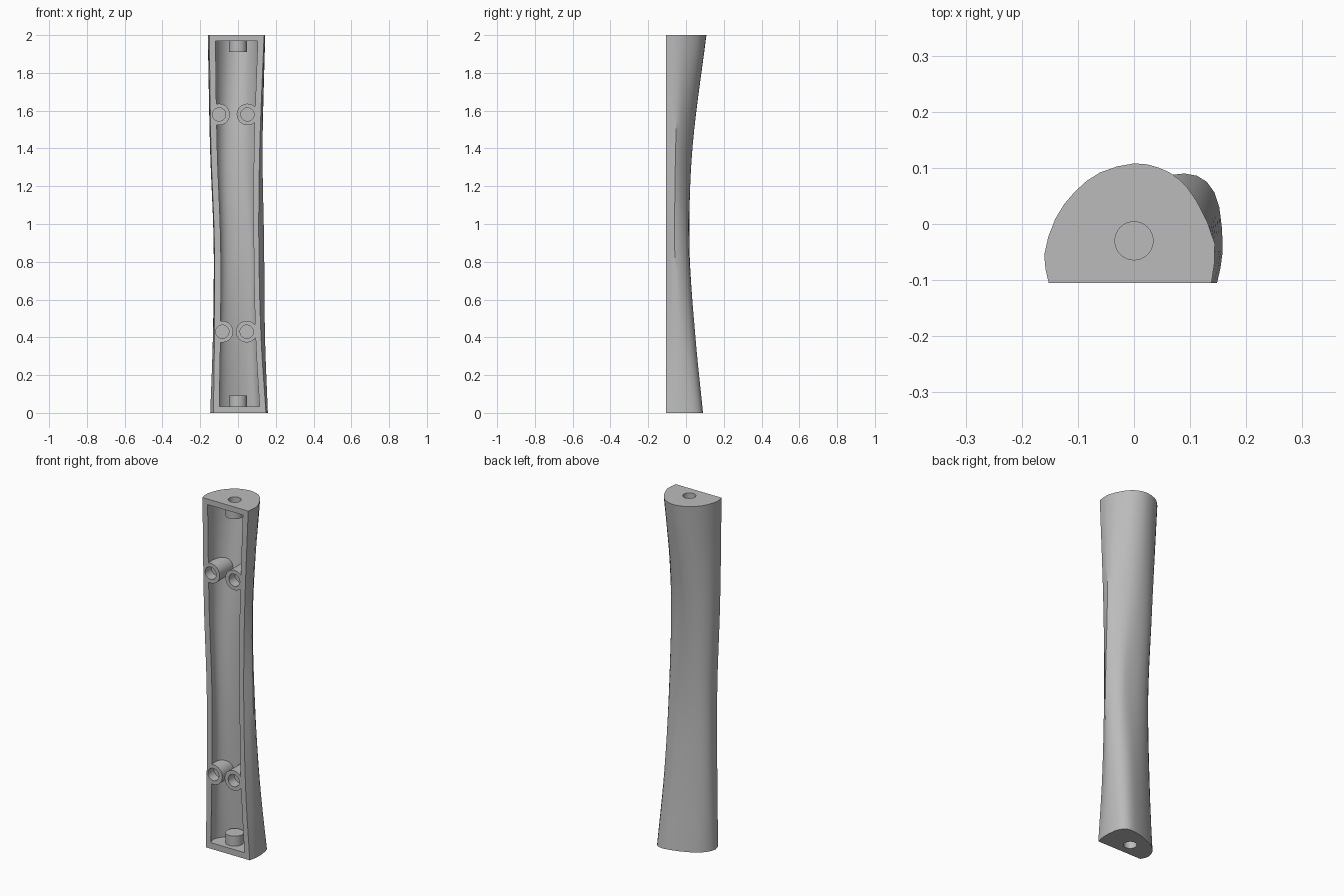
import bpy, bmesh
from mathutils import Vector, Matrix

old = bpy.data.objects.get("Cube")
if old:
    bpy.data.objects.remove(old)

FRONT = -0.105   # plane of the flat open face
WALL = 0.034     # shell thickness

# D-shaped outlines (x, y) from left front edge to right front edge, by height
SECTIONS = {
    0.0: [(-.13, FRONT), (-.147, -.06), (-.13, -.01), (-.09, .03), (-.03, .06), (.03, .08),
          (.09, .09), (.13, .075), (.152, .03), (.158, -.05), (.148, FRONT)],
    0.4: [(-.125, FRONT), (-.133, -.06), (-.12, -.02), (-.08, .012), (-.03, .033), (.02, .045),
          (.07, .05), (.11, .035), (.135, 0), (.143, -.05), (.122, FRONT)],
    0.9: [(-.125, FRONT), (-.129, -.06), (-.115, -.025), (-.08, .003), (-.03, .016), (.01, .018),
          (.05, .016), (.09, .008), (.12, -.02), (.138, -.06), (.11, FRONT)],
    1.4: [(-.143, FRONT), (-.148, -.06), (-.135, -.02), (-.1, .015), (-.06, .03), (-.02, .034),
          (.02, .03), (.06, .015), (.1, -.015), (.13, -.055), (.115, FRONT)],
    2.0: [(-.152, FRONT), (-.16, -.055), (-.14, .01), (-.105, .058), (-.06, .092), (0, .108),
          (.045, .1), (.08, .08), (.112, .04), (.144, -.035), (.138, FRONT)],
}
HEIGHTS = sorted(SECTIONS)


def spline(keys, values, t):
    """Smooth interpolation of vectors through the given keys."""
    last = len(keys) - 1
    i = max(k for k in range(last) if keys[k] <= t or k == 0)
    slope = lambda k: ((values[min(k + 1, last)] - values[max(k - 1, 0)])
                       / (keys[min(k + 1, last)] - keys[max(k - 1, 0)]))
    d = keys[i + 1] - keys[i]
    u = (t - keys[i]) / d
    a, b = values[i], values[i + 1]
    return (a * (1 + 2 * u) * (1 - u) ** 2 + slope(i) * d * u * (1 - u) ** 2
            + b * u * u * (3 - 2 * u) - slope(i + 1) * d * u * u * (1 - u))


def outline(z):
    count = len(SECTIONS[HEIGHTS[0]])
    pts = [spline(HEIGHTS, [Vector(SECTIONS[h][k]) for h in HEIGHTS], z) for k in range(count)]
    steps = 2 * (count - 1)
    return [spline(range(count), pts, s / 2) for s in range(steps + 1)]


def inner_outline(z):
    """Outline shrunk by the wall, pushed out through the open front."""
    pts = outline(z)
    xs = [p.x for p in pts]
    mid, width = (max(xs) + min(xs)) / 2, max(xs) - min(xs)
    depth = max(p.y for p in pts) - FRONT
    pts = [Vector((mid + (p.x - mid) * (1 - 2 * WALL / width),
                   FRONT + (p.y - FRONT) * (1 - WALL / depth))) for p in pts]
    lip = Vector((0, -0.03))
    return [pts[0] + lip] + pts + [pts[-1] + lip]


def make_object(name, bm):
    bmesh.ops.recalc_face_normals(bm, faces=bm.faces)
    mesh = bpy.data.meshes.new(name)
    bm.to_mesh(mesh)
    bm.free()
    obj = bpy.data.objects.new(name, mesh)
    bpy.context.collection.objects.link(obj)
    return obj


def loft(name, shape, bottom, top, rings=24):
    bm = bmesh.new()
    loops = []
    for r in range(rings + 1):
        z = bottom + (top - bottom) * r / rings
        loops.append([bm.verts.new((p.x, p.y, z)) for p in shape(z)])
    n = len(loops[0])
    for low, high in zip(loops, loops[1:]):
        for k in range(n):
            m = (k + 1) % n
            bm.faces.new((low[k], low[m], high[m], high[k]))
    bm.faces.new(loops[0])
    bm.faces.new(loops[-1])
    return make_object(name, bm)


def cylinder(name, start, end, radius):
    start, end = Vector(start), Vector(end)
    turn = (end - start).to_track_quat('Z', 'Y').to_matrix().to_4x4()
    bm = bmesh.new()
    bmesh.ops.create_cone(bm, cap_ends=True, segments=32, radius1=radius, radius2=radius,
                          depth=(end - start).length,
                          matrix=Matrix.Translation((start + end) / 2) @ turn)
    return make_object(name, bm)


def subtract(target, cutter):
    mod = target.modifiers.new("cut", 'BOOLEAN')
    mod.operation, mod.solver, mod.object = 'DIFFERENCE', 'EXACT', cutter
    bpy.context.view_layer.objects.active = target
    bpy.ops.object.modifier_apply(modifier=mod.name)
    bpy.data.objects.remove(cutter)


shell = loft("handle_half_shell", outline, 0, 2)
cavity = loft("cavity_cutter", inner_outline, 0.035, 1.968)

# Bosses are left standing by taking them out of the cavity
SCREWS = [(-.1, 1.58), (.05, 1.58), (-.083, .43), (.046, .43)]
for x, z in SCREWS:
    subtract(cavity, cylinder("screw_boss", (x, -.2, z), (x, .2, z), .057))
for inside, outside in ((.092, -.1), (1.91, 2.1)):
    subtract(cavity, cylinder("end_boss", (0, -.03, inside), (0, -.03, outside), .048))
subtract(shell, cavity)

# Blind holes in the screw bosses and both ends
for x, z in SCREWS:
    subtract(shell, cylinder("screw_hole", (x, -.15, z), (x, -.05, z), .035))
for inside, outside in ((.07, -.1), (1.93, 2.1)):
    subtract(shell, cylinder("end_hole", (0, -.03, inside), (0, -.03, outside), .034))

# Single plain grey
grey = bpy.data.materials.new("plain_grey")
grey.use_nodes = True
colour = (0.5, 0.5, 0.5, 1)
grey.diffuse_color = colour
grey.node_tree.nodes["Principled BSDF"].inputs["Base Color"].default_value = colour
shell.data.materials.clear()
shell.data.materials.append(grey)

bpy.ops.object.select_all(action='DESELECT')
shell.select_set(True)
bpy.context.view_layer.objects.active = shell
bpy.ops.object.shade_smooth_by_angle(angle=0.6)
